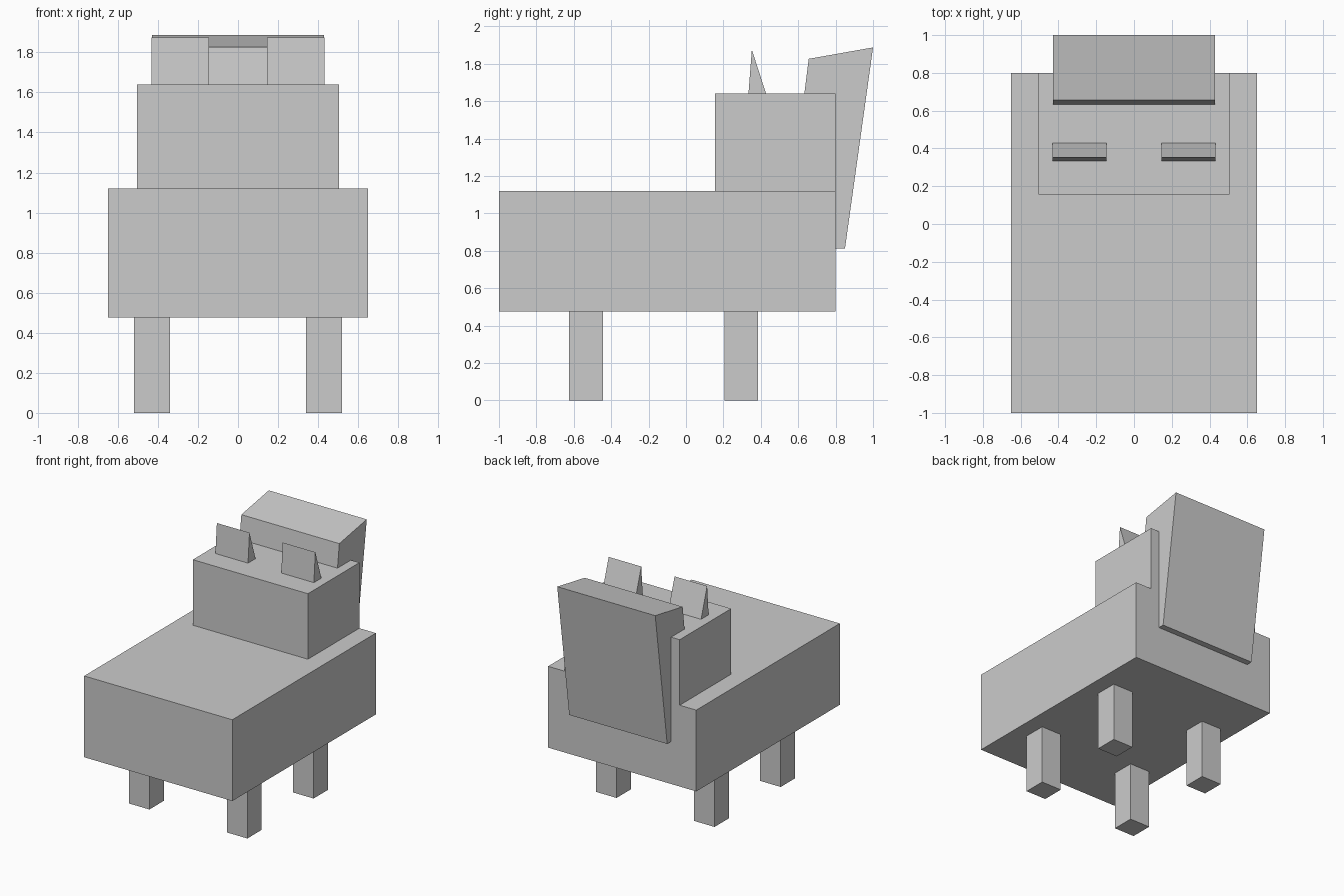
import bpy

if "Cube" in bpy.data.objects:
    bpy.data.objects.remove(bpy.data.objects["Cube"])


def extrude_x(name, profile, x0, x1):
    """Solid made from a (y, z) profile, counter-clockwise seen from +x."""
    n = len(profile)
    verts = [(x, y, z) for x in (x0, x1) for y, z in profile]
    faces = [tuple(reversed(range(n))), tuple(range(n, 2 * n))]
    faces += [(i, (i + 1) % n, (i + 1) % n + n, i + n) for i in range(n)]
    mesh = bpy.data.meshes.new(name)
    mesh.from_pydata(verts, [], faces)
    obj = bpy.data.objects.new(name, mesh)
    bpy.context.collection.objects.link(obj)
    return obj


def box(name, x0, x1, y0, y1, z0, z1):
    return extrude_x(name, [(y0, z0), (y1, z0), (y1, z1), (y0, z1)], x0, x1)


def mirror_x(obj):
    obj.modifiers.new("mirror", 'MIRROR').use_axis[0] = True


# Body and raised block on top
box("body", -0.65, 0.65, -1.0, 0.8, 0.475, 1.12)
box("upper_block", -0.505, 0.505, 0.155, 0.8, 1.12, 1.64)

# Leaning slab at the back, partly sunk into the body
extrude_x("back_slab", [(0.53, 0.815), (0.85, 0.812), (1.0, 1.887), (0.656, 1.826)],
          -0.43, 0.43)

# Four legs
for name, y in (("front_leg", -0.625), ("rear_leg", 0.205)):
    mirror_x(box(name, 0.34, 0.52, y, y + 0.18, 0.0, 0.475))

# Wedge ears
mirror_x(extrude_x("ear", [(0.334, 1.64), (0.428, 1.64), (0.352, 1.875)], 0.146, 0.432))
